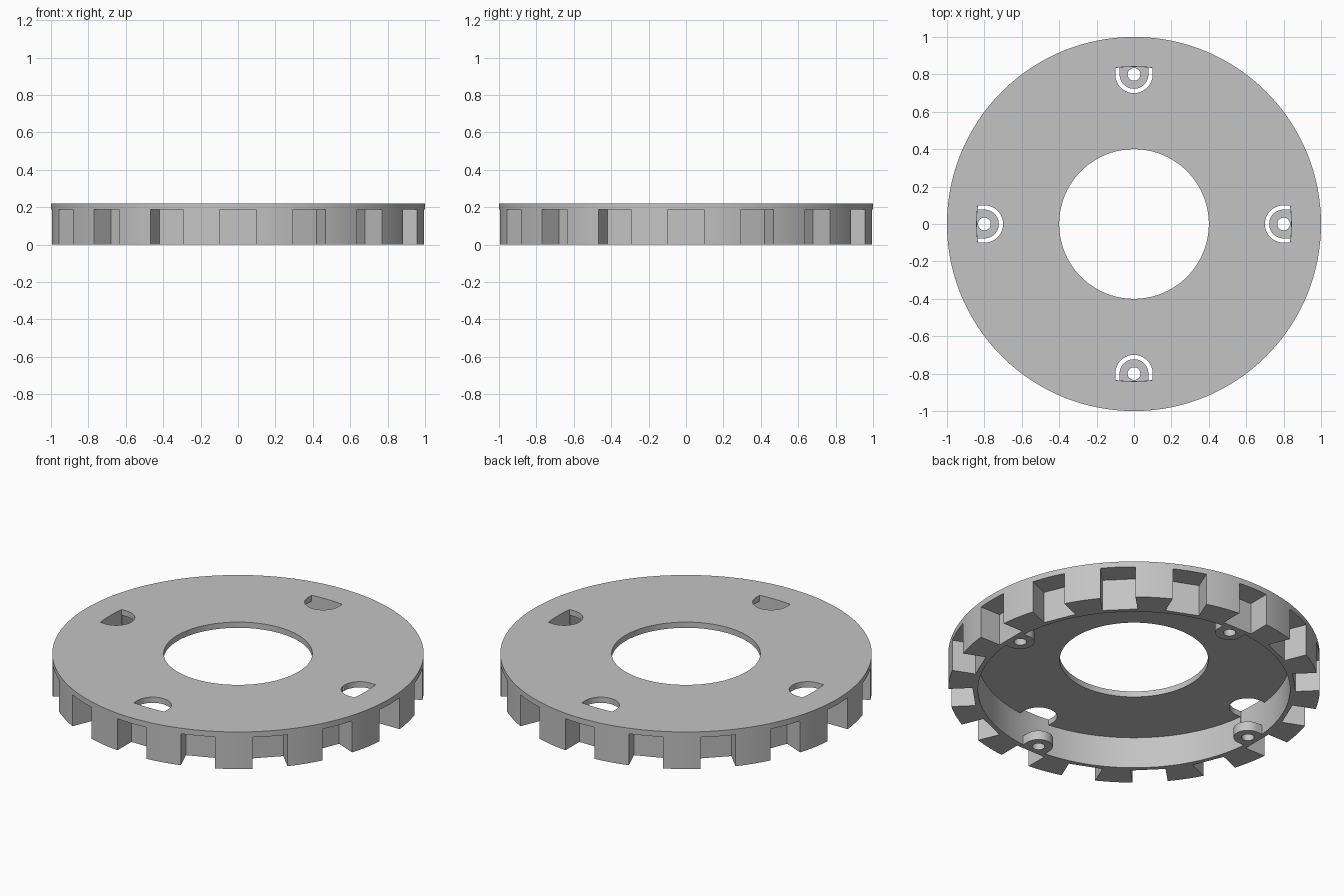
import bpy, bmesh, math
from mathutils import Matrix

cube = bpy.data.objects.get("Cube")
if cube:
    bpy.data.objects.remove(cube, do_unlink=True)

HEIGHT, PLATE_Z = 0.22, 0.186
BORE_R, WALL_R, OUTER_R = 0.4, 0.84, 1.0
NOTCHES, NOTCH_HALF, NOTCH_R = 16, 0.095, 0.865
SCREW_R, LUG_TOP = 0.8, 0.055
SEGMENTS = 192

grey = bpy.data.materials.new("plain grey")
grey.use_nodes = True
colour = (0.55, 0.55, 0.55, 1)
grey.diffuse_color = colour
grey.node_tree.nodes["Principled BSDF"].inputs["Base Color"].default_value = colour


def make_object(name, bm):
    bmesh.ops.recalc_face_normals(bm, faces=bm.faces)
    mesh = bpy.data.meshes.new(name)
    bm.to_mesh(mesh)
    bm.free()
    mesh.materials.append(grey)
    obj = bpy.data.objects.new(name, mesh)
    bpy.context.collection.objects.link(obj)
    return obj


def prism(bm, outline, z0, z1, angle):
    """Extrude a flat outline and turn it around the disc axis."""
    face = bm.faces.new([bm.verts.new((x, y, z0)) for x, y in outline])
    ext = bmesh.ops.extrude_face_region(bm, geom=[face])["geom"]
    top = [v for v in ext if isinstance(v, bmesh.types.BMVert)]
    bmesh.ops.translate(bm, vec=(0, 0, z1 - z0), verts=top)
    bmesh.ops.rotate(bm, cent=(0, 0, 0), matrix=Matrix.Rotation(angle, 3, "Z"),
                     verts=list(set(face.verts) | set(top)))


def ring_of(name, count, outline, z0, z1):
    bm = bmesh.new()
    for i in range(count):
        prism(bm, outline, z0, z1, math.tau * i / count)
    return make_object(name, bm)


def d_outline(radius, end_r, steps=24):
    """Half circle facing the axis, closed by an arc along the rim wall."""
    pts = []
    for i in range(steps + 1):
        a = math.pi / 2 + math.pi * i / steps
        pts.append((SCREW_R + radius * math.cos(a), radius * math.sin(a)))
    half = math.asin(radius / end_r)
    for i in range(9):
        a = half * (i / 4 - 1)
        pts.append((end_r * math.cos(a), end_r * math.sin(a)))
    return pts


def combine(target, tool, operation):
    mod = target.modifiers.new(operation, "BOOLEAN")
    mod.operation, mod.solver, mod.object = operation, "EXACT", tool
    bpy.context.view_layer.objects.active = target
    bpy.ops.object.modifier_apply(modifier=mod.name)
    bpy.data.objects.remove(tool, do_unlink=True)


# Disc with a deep rim, turned from its cross-section
section = [(BORE_R, PLATE_Z), (WALL_R, PLATE_Z), (WALL_R, 0),
           (OUTER_R, 0), (OUTER_R, HEIGHT), (BORE_R, HEIGHT)]
bm = bmesh.new()
rings = []
for i in range(SEGMENTS):
    a = math.tau * i / SEGMENTS
    rings.append([bm.verts.new((r * math.cos(a), r * math.sin(a), z)) for r, z in section])
for i in range(SEGMENTS):
    p, q = rings[i], rings[(i + 1) % SEGMENTS]
    for j in range(len(section)):
        k = (j + 1) % len(section)
        bm.faces.new((p[j], q[j], q[k], p[k]))
disc = make_object("notched_disc", bm)

# Notches around the rim
notch = [(NOTCH_R, -NOTCH_HALF), (1.1, -NOTCH_HALF), (1.1, NOTCH_HALF), (NOTCH_R, NOTCH_HALF)]
combine(disc, ring_of("notch_cutter", NOTCHES, notch, -0.1, PLATE_Z + 0.001), "DIFFERENCE")

# Screwdriver openings through the plate
combine(disc, ring_of("opening_cutter", 4, d_outline(0.1, WALL_R + 0.001), 0.1, 0.3), "DIFFERENCE")

# Screw lugs at the foot of the rim wall
combine(disc, ring_of("screw_lugs", 4, d_outline(0.077, 0.852), 0, LUG_TOP), "UNION")

# Screw holes
hole = [(SCREW_R + 0.034 * math.cos(math.tau * i / 32), 0.034 * math.sin(math.tau * i / 32))
        for i in range(32)]
combine(disc, ring_of("hole_cutter", 4, hole, -0.05, 0.09), "DIFFERENCE")

# Smooth round walls, keep edges sharp
bpy.ops.object.select_all(action="DESELECT")
disc.select_set(True)
bpy.context.view_layer.objects.active = disc
bpy.ops.object.shade_smooth_by_angle(angle=math.radians(20))
